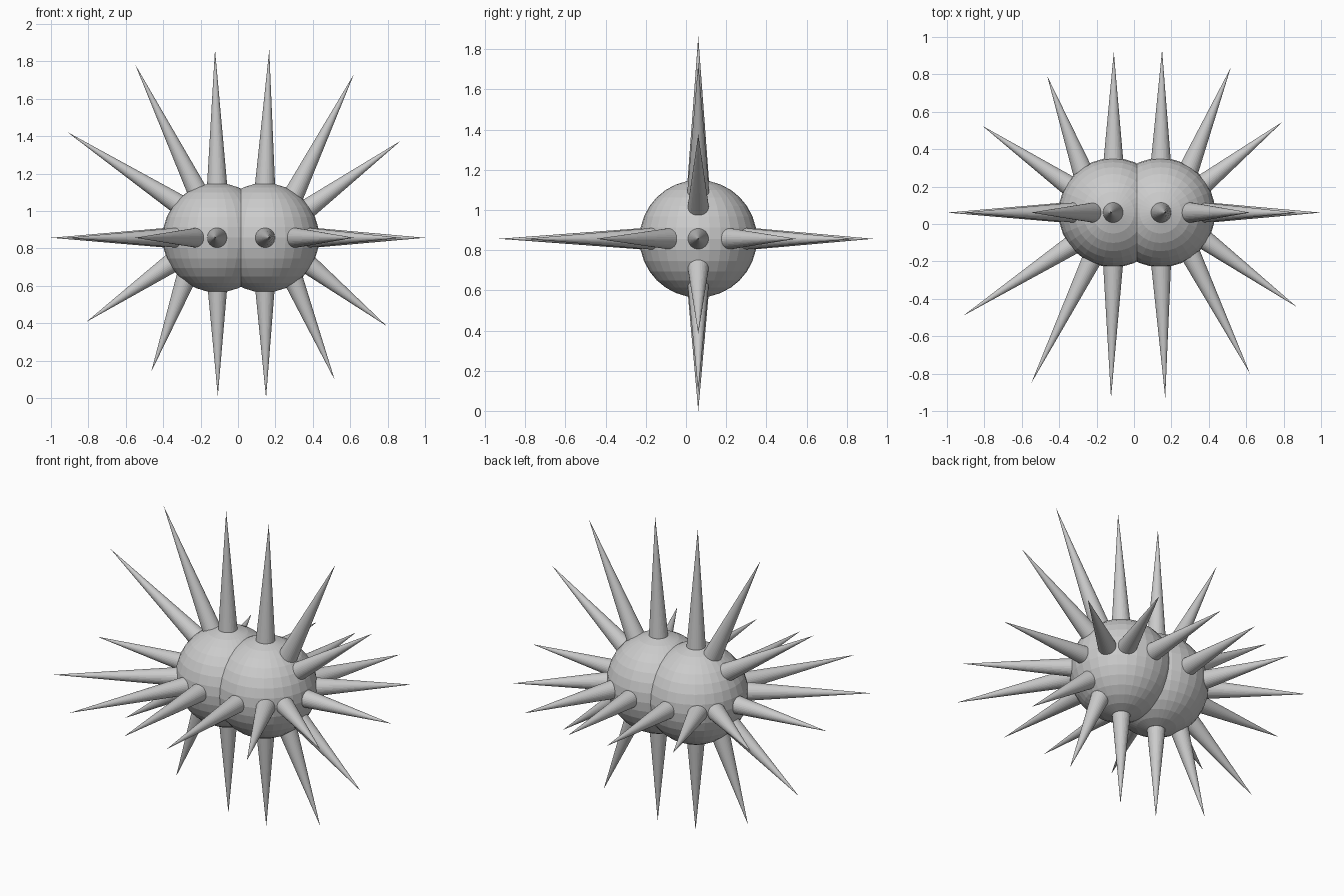
import bpy
from mathutils import Vector

if "Cube" in bpy.data.objects:
    bpy.data.objects.remove(bpy.data.objects["Cube"])

CY, CZ = 0.061, 0.857      # body axis runs along x at this y, z
R = 0.292                  # body radius
LIFT = 0.007               # the fan sits slightly off the axis

# two overlapping body spheres
for name, x in (("body_left", -0.111), ("body_right", 0.142)):
    bpy.ops.mesh.primitive_uv_sphere_add(segments=32, ring_count=16, radius=R,
                                         location=(x, CY, CZ))
    bpy.context.object.name = name


def spike(name, root, tip):
    """Cone whose root is sunk a little below the body surface."""
    root, tip = Vector(root), Vector(tip)
    root -= (tip - root).normalized() * 0.1
    d = tip - root
    bpy.ops.mesh.primitive_cone_add(vertices=32, radius1=0.06, radius2=0,
                                    depth=d.length, location=(root + tip) / 2,
                                    rotation=d.to_track_quat('Z', 'Y').to_euler())
    bpy.context.object.name = name


# spike fan: surface point (x, h) and tip (x, h), h measured from the body axis
FAN = [
    (-0.112, 0.292, -0.123, 1.000), (-0.222, 0.250, -0.550, 0.920),
    (-0.335, 0.183, -0.914, 0.559), (-0.374, -0.155, -0.811, -0.457),
    (-0.289, -0.253, -0.464, -0.723), (-0.110, -0.291, -0.108, -0.853),
    (0.145, 0.292, 0.167, 0.998), (0.312, 0.250, 0.620, 0.868),
    (0.388, 0.160, 0.871, 0.512), (0.396, -0.165, 0.795, -0.479),
    (0.305, -0.253, 0.517, -0.767), (0.144, -0.291, 0.150, -0.864),
]
# same fan once upright and once turned a quarter about the body axis
for i, (ax, ah, bx, bh) in enumerate(FAN):
    z, y = CZ + LIFT, CY + LIFT
    spike(f"upright_spike_{i}", (ax, CY, z + ah), (bx, CY, z + bh))
    spike(f"level_spike_{i}", (ax, y - ah, CZ), (bx, y - bh, CZ))

# end spikes along the body axis
spike("end_spike_left", (-0.40, CY, CZ), (-1, CY, CZ))
spike("end_spike_right", (0.43, CY, CZ), (1, CY, CZ))
